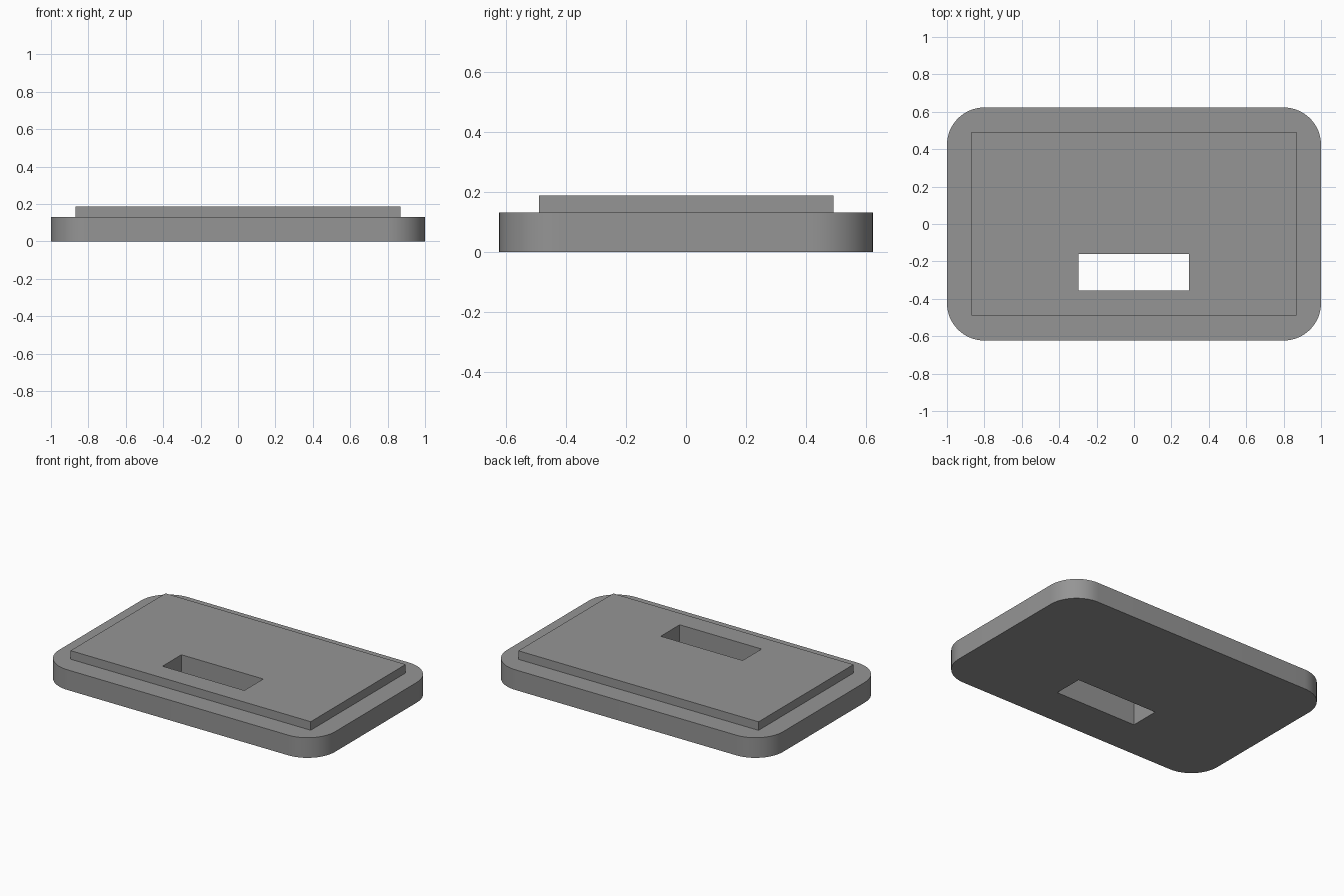
import bpy
import bmesh
from math import radians

cube = bpy.data.objects.get("Cube")
if cube:
    bpy.data.objects.remove(cube, do_unlink=True)

# Single grey plastic
grey = bpy.data.materials.new("mid_grey")
grey.use_nodes = True
colour = (0.30, 0.30, 0.30, 1)
grey.diffuse_color = colour
grey.node_tree.nodes["Principled BSDF"].inputs["Base Color"].default_value = colour


def block(name, x, y, z, corner=0):
    """Box spanning the (min, max) pairs, with optional rounded upright edges."""
    bm = bmesh.new()
    bmesh.ops.create_cube(bm, size=1)
    for v in bm.verts:
        v.co = [span[c > 0] for span, c in zip((x, y, z), v.co)]
    if corner:
        upright = [e for e in bm.edges
                   if abs(e.verts[0].co.z - e.verts[1].co.z) > 0.01]
        bmesh.ops.bevel(bm, geom=upright, offset=corner, segments=16,
                        profile=0.5, affect='EDGES')
    bmesh.ops.recalc_face_normals(bm, faces=bm.faces)
    mesh = bpy.data.meshes.new(name)
    bm.to_mesh(mesh)
    bm.free()
    mesh.materials.append(grey)
    obj = bpy.data.objects.new(name, mesh)
    bpy.context.collection.objects.link(obj)
    return obj


def combine(target, tool, operation):
    """Apply a boolean and discard the tool object."""
    mod = target.modifiers.new(operation.title(), 'BOOLEAN')
    mod.operation = operation
    mod.solver = 'EXACT'
    mod.object = tool
    bpy.context.view_layer.objects.active = target
    bpy.ops.object.modifier_apply(modifier=mod.name)
    bpy.data.objects.remove(tool, do_unlink=True)


# Rounded flange, raised rectangular step, and slot cut right through
plate = block("base_plate", (-1, 1), (-0.623, 0.623), (0, 0.132), corner=0.2)
step = block("raised_step", (-0.87, 0.87), (-0.49, 0.492), (0.06, 0.188))
slot = block("slot_cutter", (-0.298, 0.295), (-0.356, -0.16), (-0.1, 0.3))
slot.hide_render = True
combine(plate, step, 'UNION')
combine(plate, slot, 'DIFFERENCE')

# Smooth corners, crisp edges
bpy.ops.object.select_all(action='DESELECT')
plate.select_set(True)
bpy.context.view_layer.objects.active = plate
bpy.ops.object.shade_smooth_by_angle(angle=radians(30))
